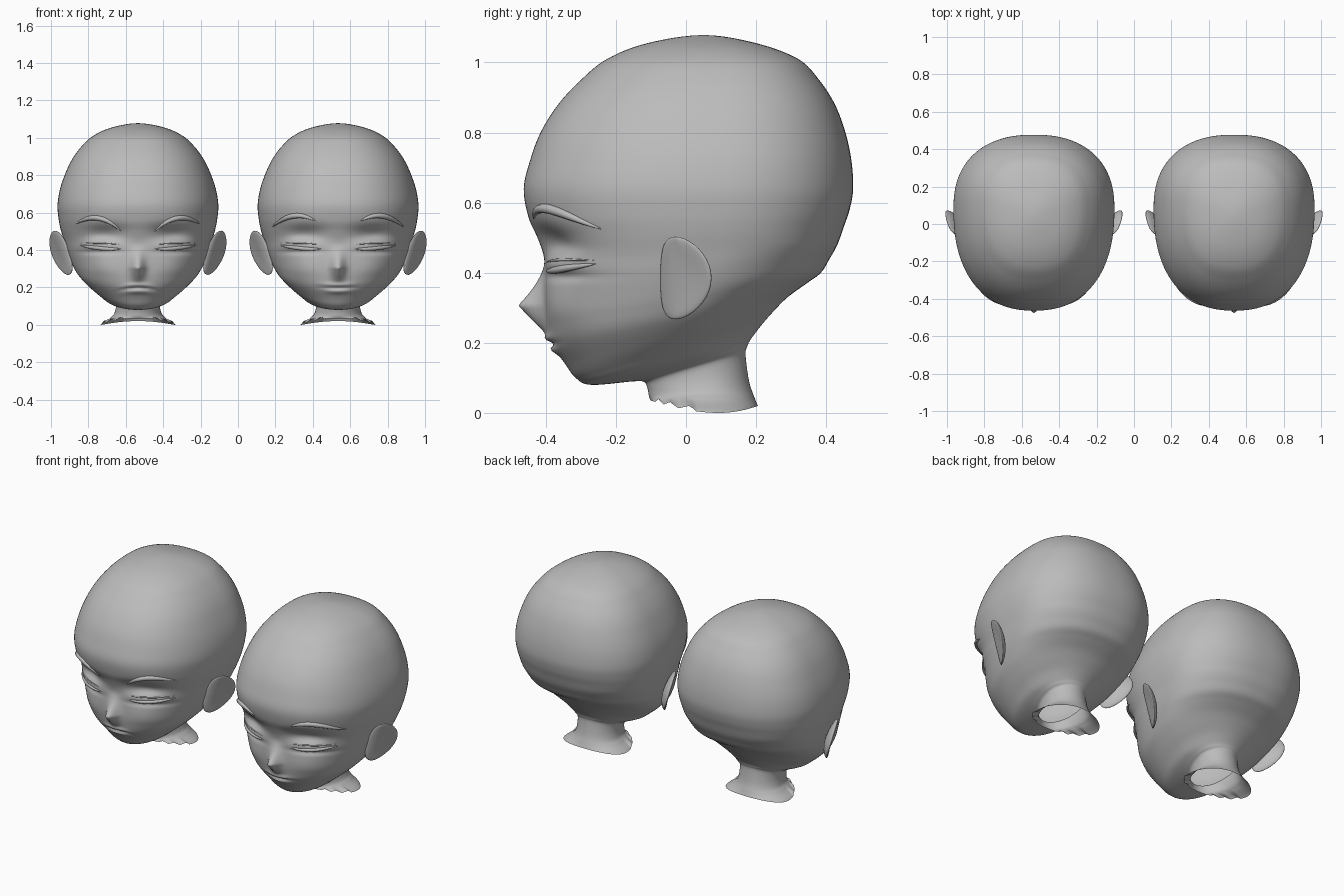
import bpy, bmesh, math
from mathutils import Vector
from mathutils.bvhtree import BVHTree

cube = bpy.data.objects.get("Cube")
if cube:
    bpy.data.objects.remove(cube)

GREY = (0.5, 0.5, 0.5, 1)
clay = bpy.data.materials.new("clay grey")
clay.use_nodes = True
clay.diffuse_color = GREY
clay.node_tree.nodes["Principled BSDF"].inputs["Base Color"].default_value = GREY

# Slices from neck rim to crown: front z, front y, back z, back y, half width
SLICES = [
    (.035, -.10, .02, .205, .20), (.045, -.105, .045, .195, .14),
    (.07, -.11, .09, .18, .12), (.088, -.12, .165, .17, .118),
    (.09, -.15, .19, .175, .14), (.08, -.27, .21, .185, .18),
    (.10, -.315, .25, .215, .22), (.14, -.345, .29, .25, .27),
    (.20, -.385, .33, .29, .32), (.26, -.40, .37, .345, .35),
    (.32, -.405, .40, .385, .37), (.38, -.405, .44, .41, .387),
    (.44, -.405, .48, .432, .40), (.5, -.425, .53, .45, .415),
    (.56, -.45, .58, .467, .425), (.64, -.463, .64, .477, .43),
    (.72, -.445, .72, .472, .418), (.8, -.415, .8, .455, .392),
    (.88, -.365, .88, .425, .355), (.95, -.30, .95, .38, .305),
    (1.01, -.225, 1.01, .32, .24), (1.055, -.11, 1.055, .20, .14),
    (1.078, .05, 1.078, .05, 0)]
STEPS, SIDES = 8, 160


def bump(u, v, su, sv):
    return math.exp(-(u / su) ** 2 - (v / sv) ** 2)


def smooth_slices():
    """Catmull-Rom blend of the slices, mirrored over the crown."""
    zf, yf, zb, yb, w = SLICES[-2]
    pts = [SLICES[0]] + SLICES + [(zf, yb, zb, yf, -w)]
    for i in range(1, len(pts) - 2):
        for k in range(STEPS):
            t = k / STEPS
            yield [b + .5 * t * (c - a + t * (2 * a - 5 * b + 4 * c - d + t * (3 * (b - c) + d - a)))
                   for a, b, c, d in zip(*pts[i - 1:i + 3])]
    yield SLICES[-1]


def face_relief(x, z, frown):
    """How far the face stands forward of the plain skull."""
    x = abs(x)
    if z > .307:
        nose = max(0, 1 - (z - .307) / .13) ** 1.8
    else:
        nose = max(0, (z - .22) / .087)
    d = .074 * nose * bump(x, 0, .034, 1)
    d -= .032 * bump(x - .18, z - .485, .10, .045)      # eye socket
    d += .016 * bump(x - .20, z - .43, .10, .03)        # closed lid
    d -= .012 * bump(x - .20, z - .39, .10, .014)       # under the lid
    d += .01 * bump(x - .19, z - .30, .09, .06)         # cheek
    m = z - .197 + frown * x * x
    d += .013 * bump(x, m - .016, .07, .012)            # upper lip
    d += .012 * bump(x, m + .018, .06, .012)            # lower lip
    d -= .012 * bump(x, m, .08, .006)                   # mouth line
    return d


def finish(bm, name, place):
    mesh = bpy.data.meshes.new(name)
    bmesh.ops.recalc_face_normals(bm, faces=bm.faces)
    for f in bm.faces:
        f.smooth = True
    bm.to_mesh(mesh)
    mesh.materials.append(clay)
    obj = bpy.data.objects.new(name, mesh)
    obj.location.x = place
    bpy.context.collection.objects.link(obj)


def make_head(name, place, frown):
    bm = bmesh.new()
    rings = []
    for r, (zf, yf, zb, yb, w) in enumerate(smooth_slices()):
        mid = yf + .58 * (yb - yf)
        power = 2 / (2.0 + .33 * min(1, max(0, (zf - .1) / .35)))
        ring = []
        for s in range(SIDES):
            u = 2 * math.pi * s / SIDES
            a = u - .4 * math.sin(u)
            sn, cs = math.sin(a), math.cos(a)
            x = w * math.copysign(abs(sn) ** power, sn)
            y = mid - abs(cs) ** power * (mid - yf if cs > 0 else mid - yb)
            z = zf + (zb - zf) * (y - yf) / max(yb - yf, .001)
            if r < STEPS:                               # torn, drooping rim
                fade = 1 - r / STEPS
                tear = .012 * abs((s / 5) % 2 - 1) if .3 < cs < .95 else 0
                z = max(0, z + fade * (tear - .026 * sn * sn))
            elif y < 0:
                y -= face_relief(x, z, frown) * min(1, -y / .15)
            ring.append(bm.verts.new((x, y, z)))
        rings.append(ring)
    for low, high in zip(rings, rings[1:]):
        for s in range(SIDES):
            t = (s + 1) % SIDES
            bm.faces.new((low[s], low[t], high[t], high[s]))
    bmesh.ops.remove_doubles(bm, verts=rings[-1], dist=.0005)
    tree = BVHTree.FromBMesh(bm)
    finish(bm, name, place)
    bm.free()
    return tree


def make_ear(name, place, side):
    bm = bmesh.new()
    bmesh.ops.create_uvsphere(bm, u_segments=32, v_segments=20, radius=1)
    for v in bm.verts:
        p = v.co.copy()
        dish = .02 * (p.y ** 2 + p.z ** 2) * min(1, 1 + p.y)
        y = .073 * p.y - .03 * p.z ** 2
        z = .118 * p.z
        x = .405 + .022 * p.x + dish + .5 * y + .3 * z
        v.co = (side * x, y, .385 + z)
    finish(bm, name, place)
    bm.free()


def face_strip(name, tree, place, side, xs, zs, arch, radius):
    """Tapered strand laid on the face, from its inner to its outer end."""
    curve = bpy.data.curves.new(name, "CURVE")
    curve.dimensions = "3D"
    curve.bevel_depth = radius
    curve.bevel_resolution = 3
    curve.use_fill_caps = True
    curve.materials.append(clay)
    count = 25
    spline = curve.splines.new("POLY")
    spline.points.add(count - 1)
    for i, point in enumerate(spline.points):
        t = i / (count - 1)
        x = side * (xs[0] + t * (xs[1] - xs[0]))
        z = zs[0] + t * (zs[1] - zs[0]) + 4 * arch * t * (1 - t)
        hit = tree.ray_cast(Vector((x, -2, z)), Vector((0, 1, 0)))[0]
        point.co = (x, hit.y, z, 1)
        point.radius = max(.12, math.sin(math.pi * t) ** .6)
    obj = bpy.data.objects.new(name, curve)
    obj.location.x = place
    bpy.context.collection.objects.link(obj)


# Two heads: a frowning one and a calm one
for mood, place, frown, brow_x, brow_z, arch in (
        ("frowning", -.535, 1.2, (.09, .33), (.50, .54), .05),
        ("calm", .535, -.4, (.12, .35), (.555, .525), .042)):
    tree = make_head(mood + "_head", place, frown)
    for word, side in (("left", 1), ("right", -1)):
        tag = mood + "_" + word
        make_ear(tag + "_ear", place, side)
        face_strip(tag + "_brow", tree, place, side, brow_x, brow_z, arch, .014)
        face_strip(tag + "_lashes", tree, place, side, (.09, .31), (.405, .425), -.006, .011)
        face_strip(tag + "_lid_fold", tree, place, side, (.10, .31), (.43, .435), .004, .004)
